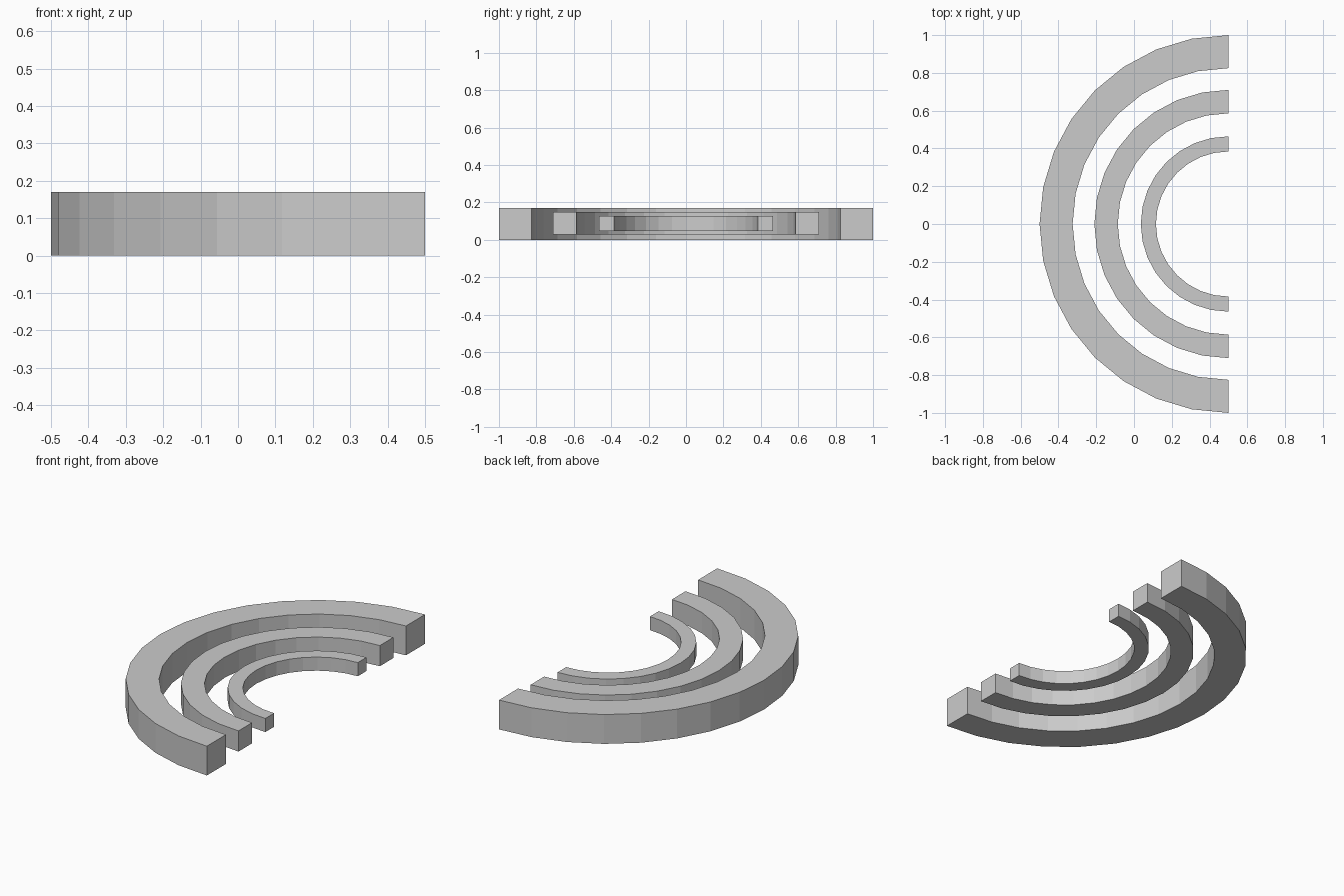
import bpy, bmesh
from math import sin, cos, pi

if "Cube" in bpy.data.objects:
    bpy.data.objects.remove(bpy.data.objects["Cube"])

CENTRE_X = 0.5
SEGMENTS = 16


def half_ring(name, r_out, r_in, z0, z1):
    """Sweep a rectangular section through a faceted half circle."""
    bm = bmesh.new()
    section = [(r_out, z0), (r_out, z1), (r_in, z1), (r_in, z0)]
    loops = []
    for i in range(SEGMENTS + 1):
        a = pi / 2 + pi * i / SEGMENTS
        loops.append([bm.verts.new((CENTRE_X + r * cos(a), r * sin(a), z))
                      for r, z in section])
    for a, b in zip(loops, loops[1:]):
        for k in range(4):
            n = (k + 1) % 4
            bm.faces.new((a[k], a[n], b[n], b[k]))
    # flat end caps
    bm.faces.new(loops[0])
    bm.faces.new(loops[-1])
    bmesh.ops.recalc_face_normals(bm, faces=bm.faces[:])
    mesh = bpy.data.meshes.new(name)
    bm.to_mesh(mesh)
    bm.free()
    obj = bpy.data.objects.new(name, mesh)
    bpy.context.collection.objects.link(obj)


# Three nested arcs, shrinking in radius and thickness
half_ring("outer_arc", 1.0, 0.825, 0.0, 0.17)
half_ring("middle_arc", 0.71, 0.586, 0.028, 0.148)
half_ring("inner_arc", 0.464, 0.384, 0.047, 0.126)
